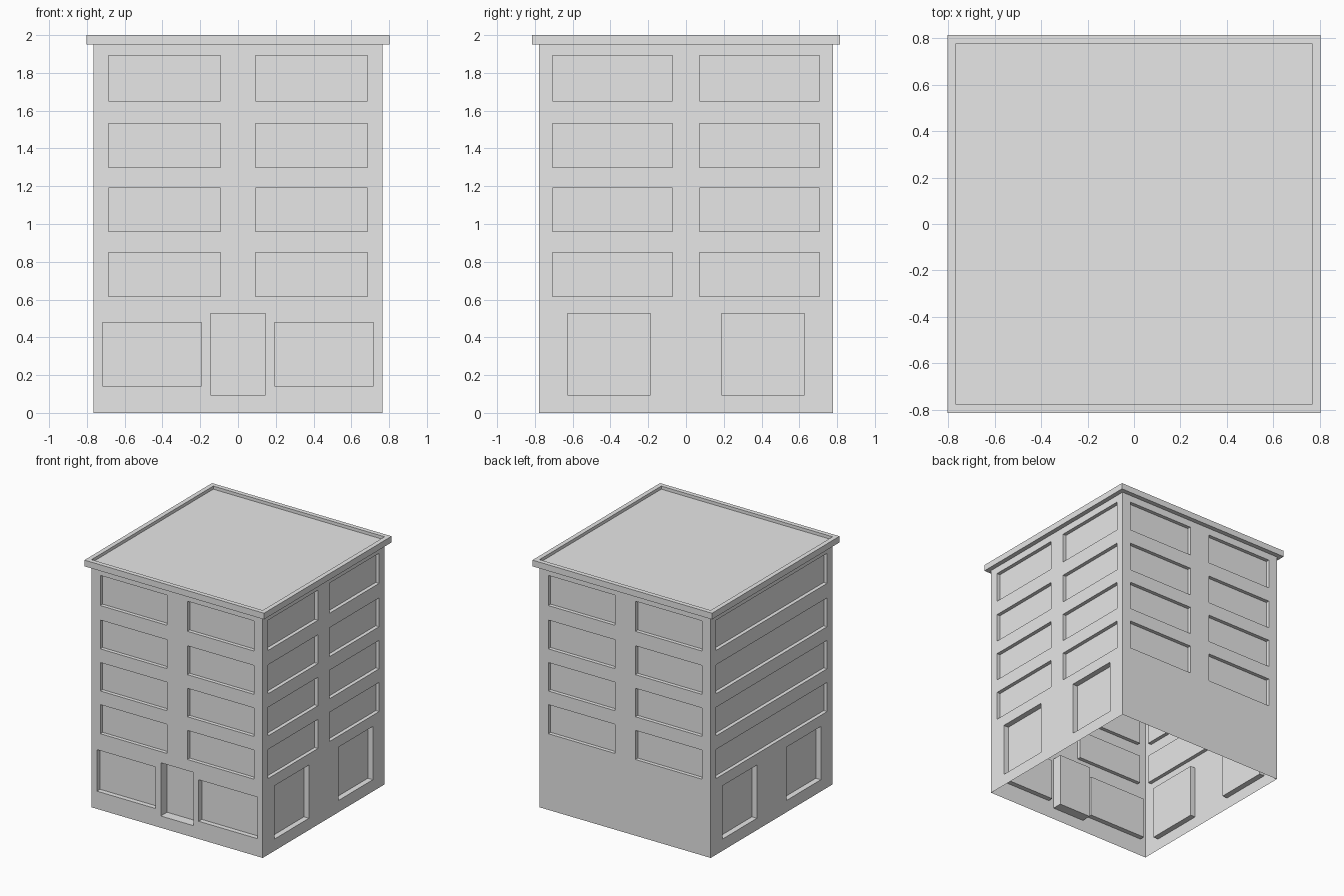
import bpy
import bmesh
from math import radians
from mathutils import Matrix, Vector

cube = bpy.data.objects.get("Cube")
if cube:
    bpy.data.objects.remove(cube, do_unlink=True)

HALF_X, HALF_Y = 0.765, 0.777
ROOF_Z, EAVE_Z, TOP_Z = 1.975, 1.95, 2.0
OVERHANG = 0.037

concrete = bpy.data.materials.new("light grey concrete")
concrete.use_nodes = True
GREY = (0.8, 0.8, 0.8, 1)
concrete.diffuse_color = GREY
concrete.node_tree.nodes["Principled BSDF"].inputs["Base Color"].default_value = GREY


def finish(bm, name):
    bmesh.ops.remove_doubles(bm, verts=bm.verts, dist=0.0001)
    mesh = bpy.data.meshes.new(name)
    bm.to_mesh(mesh)
    bm.free()
    mesh.materials.append(concrete)
    bpy.context.collection.objects.link(bpy.data.objects.new(name, mesh))


def quad(bm, points):
    return bm.faces.new([bm.verts.new(p) for p in points])


def wall(name, half_width, distance, turn, openings):
    """Single-skin wall facing -y, with box recesses, turned about z."""
    bm = bmesh.new()
    us, zs = {-half_width, half_width}, {0, ROOF_Z}
    for u0, u1, z0, z1, depth in openings:
        us |= {u0, u1}
        zs |= {z0, z1}
    us, zs = sorted(us), sorted(zs)

    def inside(u, z):
        return any(o[0] < u < o[1] and o[2] < z < o[3] for o in openings)

    # Flat skin around the openings
    for u0, u1 in zip(us, us[1:]):
        for z0, z1 in zip(zs, zs[1:]):
            if not inside((u0 + u1) / 2, (z0 + z1) / 2):
                quad(bm, [(u0, 0, z0), (u1, 0, z0), (u1, 0, z1), (u0, 0, z1)])

    # Jambs, sills, heads and panels of the recesses
    for u0, u1, z0, z1, depth in openings:
        rim = [Vector(p) for p in ((u0, 0, z0), (u1, 0, z0), (u1, 0, z1), (u0, 0, z1))]
        back = [p + Vector((0, depth, 0)) for p in rim]
        quad(bm, back)
        for i in range(4):
            j = (i + 1) % 4
            quad(bm, [rim[i], rim[j], back[j], back[i]])

    place = Matrix.Rotation(radians(turn), 4, "Z") @ Matrix.Translation((0, -distance, 0))
    bm.transform(place)
    finish(bm, name)


def pair(u0, u1, z0, z1, depth):
    return [(u0, u1, z0, z1, depth), (-u1, -u0, z0, z1, depth)]


# Openings of each kind
FLOORS = [(0.615, 0.85), (0.96, 1.19), (1.30, 1.533), (1.65, 1.893)]
narrow_windows = [w for z in FLOORS for w in pair(0.092, 0.686, *z, 0.03)]
side_windows = [w for z in FLOORS for w in pair(0.072, 0.708, *z, 0.03)]
wide_windows = [(-0.708, 0.708, *z, 0.03) for z in FLOORS]
shop_windows = pair(0.193, 0.717, 0.143, 0.478, 0.04)
front_door = [(-0.146, 0.146, 0.095, 0.525, 0.08)]
side_doors = pair(0.188, 0.628, 0.095, 0.525, 0.045)

# Four walls
wall("front_wall", HALF_X, HALF_Y, 0, narrow_windows + shop_windows + front_door)
wall("left_wall", HALF_Y, HALF_X, 90, side_windows + side_doors)
wall("back_wall", HALF_X, HALF_Y, 180, narrow_windows)
wall("right_wall", HALF_Y, HALF_X, 270, wide_windows + side_doors)

# Roof with overhanging parapet, swept from a stepped profile
bm = bmesh.new()
profile = [(0, EAVE_Z), (OVERHANG, EAVE_Z), (OVERHANG, TOP_Z), (0, TOP_Z), (0, ROOF_Z)]
loops = []
for grow, z in profile:
    x, y = HALF_X + grow, HALF_Y + grow
    loops.append([bm.verts.new(p) for p in ((-x, -y, z), (x, -y, z), (x, y, z), (-x, y, z))])
for low, high in zip(loops, loops[1:]):
    for i in range(4):
        j = (i + 1) % 4
        bm.faces.new([low[i], low[j], high[j], high[i]])
bm.faces.new(loops[-1])
finish(bm, "roof_parapet")
